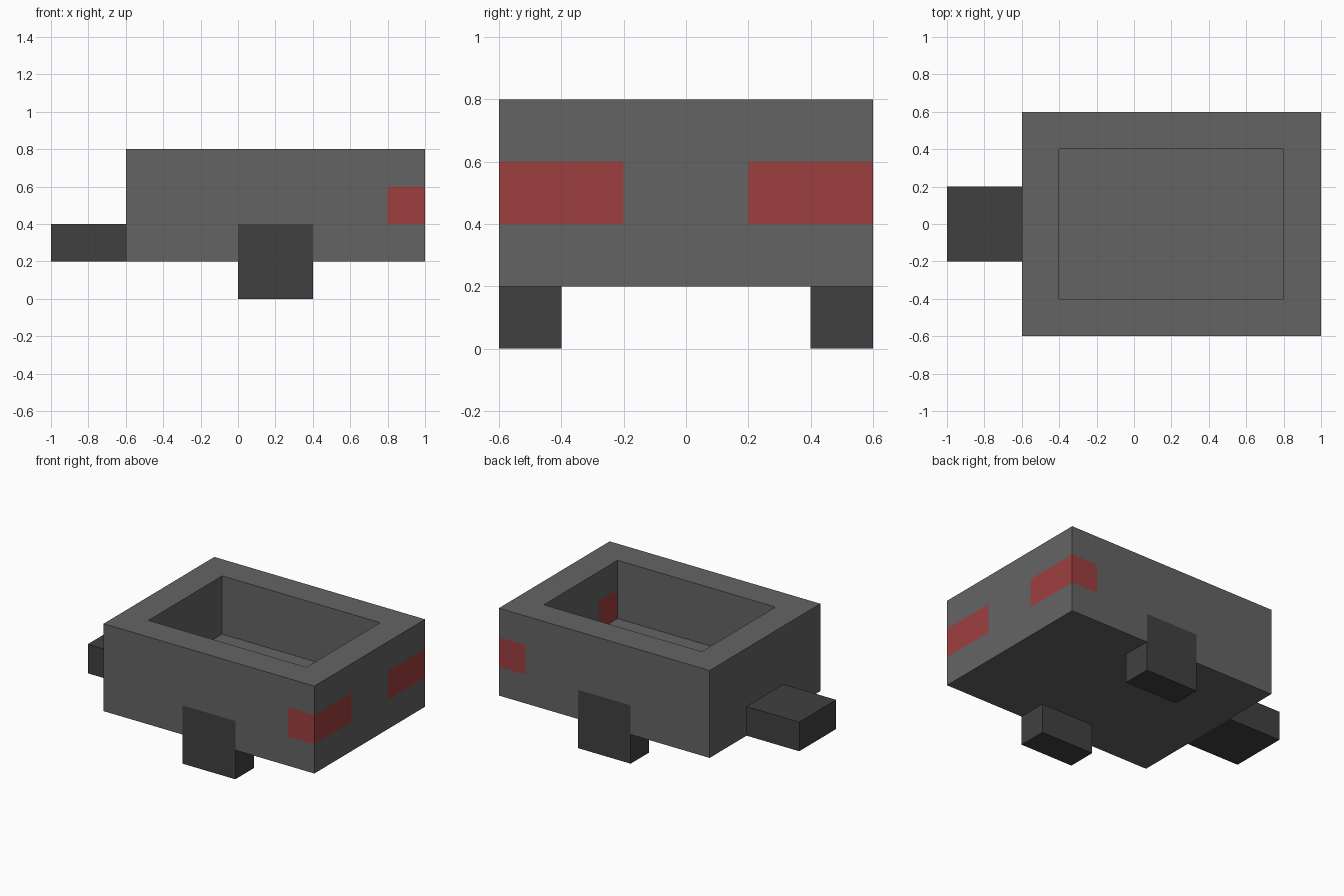
import bpy, bmesh
from mathutils import Vector

if "Cube" in bpy.data.objects:
    bpy.data.objects.remove(bpy.data.objects["Cube"])


def linear(c):
    c /= 255
    return c / 12.92 if c <= 0.04045 else ((c + 0.055) / 1.055) ** 2.4


def material(name, rgb):
    m = bpy.data.materials.new(name)
    m.diffuse_color = (*[linear(c) for c in rgb], 1)
    m.use_nodes = True
    m.node_tree.nodes["Principled BSDF"].inputs["Base Color"].default_value = m.diffuse_color
    return m


grey = material("body grey", (100, 100, 100))
dark = material("dark grey", (64, 64, 64))
red = material("light red", (158, 63, 63))


def box(bm, lo, hi):
    lo, hi = Vector(lo), Vector(hi)
    verts = bmesh.ops.create_cube(bm, size=1)["verts"]
    for v in verts:
        v.co = (lo + hi) / 2 + v.co * (hi - lo)
    return list({f for v in verts for f in v.link_faces})


def finish(bm, name, mats):
    mesh = bpy.data.meshes.new(name)
    bm.to_mesh(mesh)
    bm.free()
    for m in mats:
        mesh.materials.append(m)
    obj = bpy.data.objects.new(name, mesh)
    bpy.context.collection.objects.link(obj)
    return obj


def block(name, lo, hi, hidden):
    # dark box without the face that touches the body
    bm = bmesh.new()
    faces = box(bm, lo, hi)
    bm.normal_update()
    gone = [f for f in faces if f.normal.dot(Vector(hidden)) > 0.9]
    bmesh.ops.delete(bm, geom=gone, context="FACES_ONLY")
    return finish(bm, name, [dark])


# Open tray body: inset the top by the wall width and push it down
bm = bmesh.new()
faces = box(bm, (-0.6, -0.6, 0.2), (1, 0.6, 0.8))
bm.normal_update()
top = next(f for f in faces if f.normal.z > 0.9)
bmesh.ops.inset_region(bm, faces=[top], thickness=0.2, use_even_offset=True)
floor = bmesh.ops.extrude_discrete_faces(bm, faces=[top])["faces"][0]
for v in floor.verts:
    v.co.z = 0.4

# Cut the walls along the edges of the painted patches
cuts = [((0, 0, 0.4), 2), ((0, 0, 0.6), 2), ((0, 0, 0), 0), ((0.4, 0, 0), 0),
        ((0.8, 0, 0), 0), ((0, -0.2, 0), 1), ((0, 0.2, 0), 1)]
for point, axis in cuts:
    normal = Vector((0, 0, 0))
    normal[axis] = 1
    bmesh.ops.bisect_plane(bm, geom=bm.verts[:] + bm.edges[:] + bm.faces[:],
                           dist=1e-5, plane_co=point, plane_no=normal)
bm.normal_update()

# Red corner lights run through the right wall; leg tops sit flush in the sides
for f in bm.faces:
    c = f.calc_center_median()
    if abs(f.normal.z) > 0.5:
        continue
    if 0.4 < c.z < 0.6 and c.x > 0.79 and abs(c.y) > 0.2:
        f.material_index = 1
    elif c.z < 0.4 and 0 < c.x < 0.4 and abs(c.y) > 0.55:
        f.material_index = 2
finish(bm, "tray_body", [grey, red, dark])

# Legs and the end tab
for name, y in (("front_leg", -0.6), ("back_leg", 0.4)):
    block(name, (0, y, 0), (0.4, y + 0.2, 0.2), (0, 0, 1))
block("end_tab", (-1, -0.2, 0.2), (-0.6, 0.2, 0.4), (1, 0, 0))
